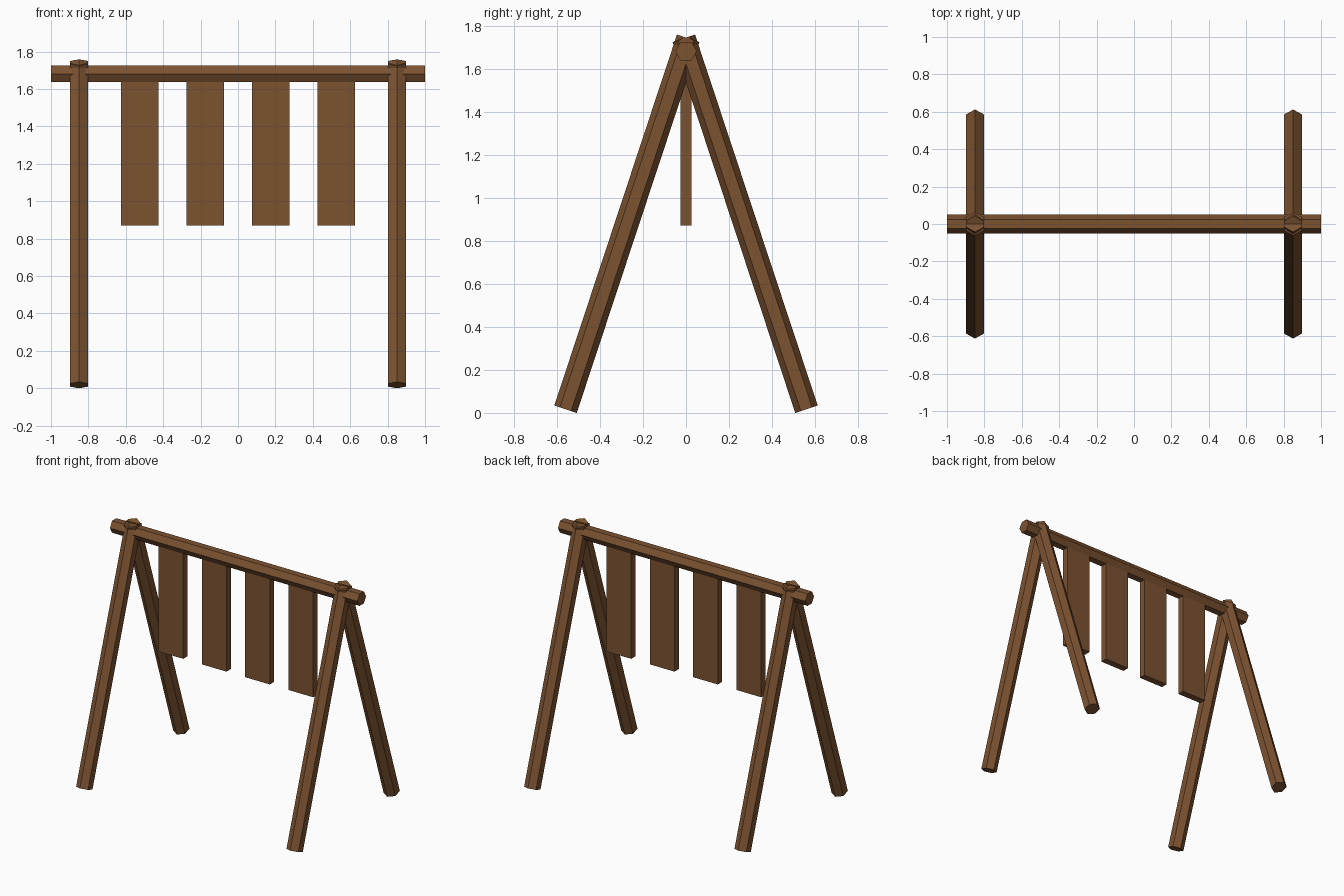
import bpy
from mathutils import Vector, Matrix
from math import pi

cube = bpy.data.objects.get("Cube")
if cube:
    bpy.data.objects.remove(cube, do_unlink=True)

# Single wood colour
wood = bpy.data.materials.new("brown wood")
wood.use_nodes = True
wood.diffuse_color = (0.2, 0.085, 0.03, 1)
wood.node_tree.nodes["Principled BSDF"].inputs["Base Color"].default_value = wood.diffuse_color


def finish(name):
    obj = bpy.context.object
    obj.name = name
    obj.data.materials.append(wood)
    return obj


def hex_pole(name, start, end, radius, spin):
    """Six-sided pole between two points, spun about its own axis."""
    start, end = Vector(start), Vector(end)
    axis = end - start
    bpy.ops.mesh.primitive_cylinder_add(vertices=6, radius=radius, depth=axis.length)
    obj = finish(name)
    turn = Vector((0, 0, 1)).rotation_difference(axis).to_matrix().to_4x4()
    obj.data.transform(turn @ Matrix.Rotation(spin, 4, "Z"))
    obj.location = (start + end) / 2
    return obj


# Crossing legs, with flat sides facing left and right
for side, sx in (("left", 1), ("right", -1)):
    for end, sy in (("front", -1), ("back", 1)):
        hex_pole(f"{end}_{side}_leg", (sx * 0.85, sy * 0.56, 0.017),
                 (sx * 0.85, -sy * 0.01, 1.741), 0.055, 0)

# Top beam, with flat faces up and down
hex_pole("top_beam", (-1, 0, 1.681), (1, 0, 1.681), 0.05, 0)

# Four hanging boards
for i in range(4):
    bpy.ops.mesh.primitive_cube_add(size=1, location=((i - 1.5) * 0.35, 0, 1.27))
    board = finish(f"hanging_board_{i + 1}")
    board.data.transform(Matrix.Diagonal((0.2, 0.05, 0.8, 1)))
